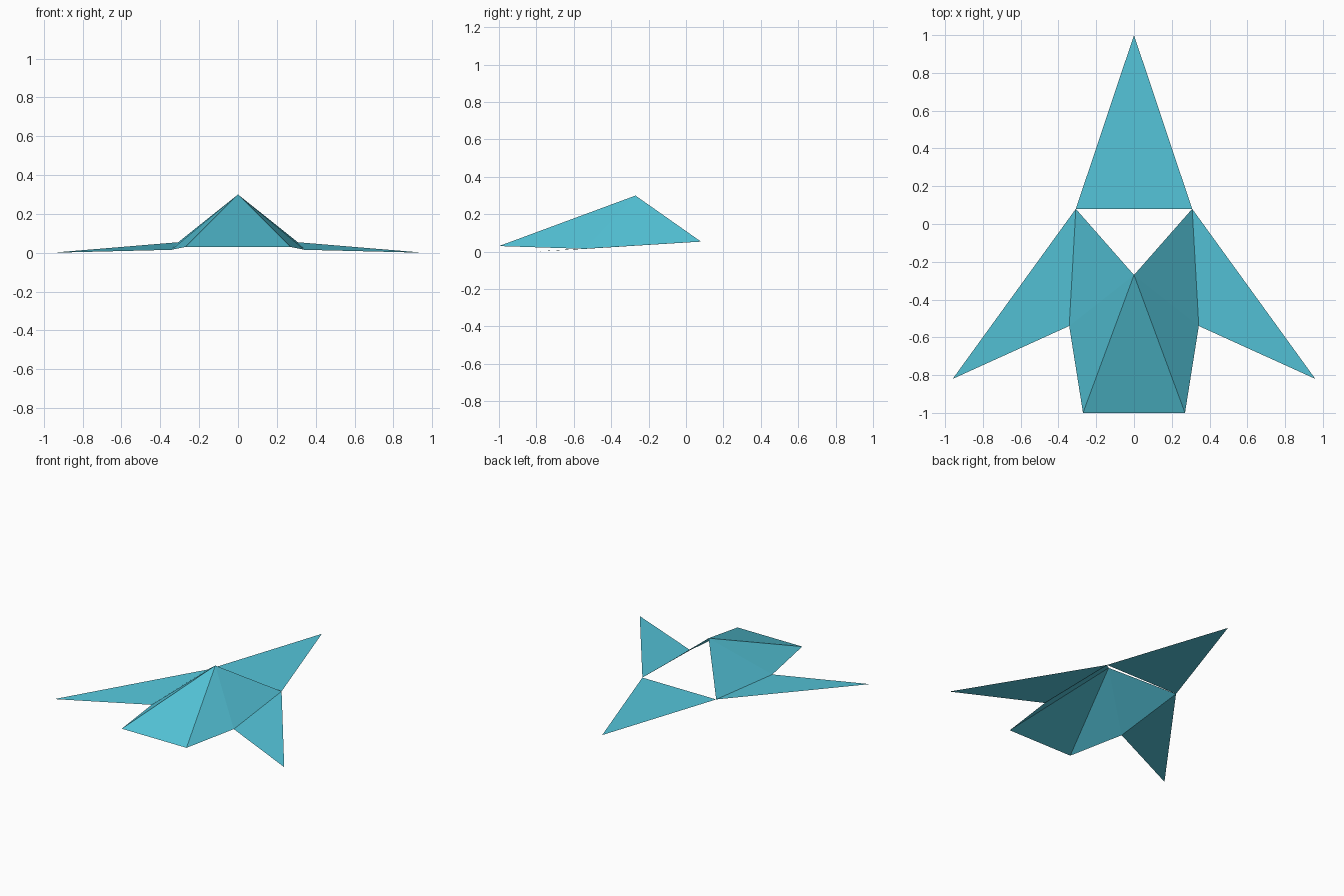
import bpy
import bmesh

if "Cube" in bpy.data.objects:
    bpy.data.objects.remove(bpy.data.objects["Cube"])

teal = bpy.data.materials.new("light_teal")
teal.diffuse_color = (0.09, 0.56, 0.70, 1.0)
teal.use_nodes = True
teal.node_tree.nodes["Principled BSDF"].inputs["Base Color"].default_value = teal.diffuse_color

# Shared fold points on the right-hand side
APEX = (0.0, -0.27, 0.30)
FRONT = (0.27, -1.0, 0.03)
MID = (0.343, -0.54, 0.015)
BACK = (0.308, 0.08, 0.054)
WING_TIP = (0.96, -0.82, 0.0)
TAIL_TIP = (0.0, 1.0, 0.054)


def flip(p):
    return (-p[0], p[1], p[2])


def sheet(name, triangles):
    """Folded sheet object from a few flat facets."""
    bm = bmesh.new()
    for tri in triangles:
        bm.faces.new([bm.verts.new(p) for p in tri])
    bmesh.ops.remove_doubles(bm, verts=bm.verts, dist=0.0001)
    # Outer side of every facet faces up
    bm.normal_update()
    bmesh.ops.reverse_faces(bm, faces=[f for f in bm.faces if f.normal.z < 0])
    mesh = bpy.data.meshes.new(name)
    bm.to_mesh(mesh)
    bm.free()
    mesh.materials.append(teal)
    obj = bpy.data.objects.new(name, mesh)
    bpy.context.collection.objects.link(obj)
    return obj


# Open hood: front facet and two folded sides
side = [(APEX, FRONT, MID), (APEX, MID, BACK)]
mirrored = [tuple(flip(p) for p in tri) for tri in side]
sheet("hood", [(APEX, flip(FRONT), FRONT)] + side + mirrored)

# Swept wings
wing = (BACK, MID, WING_TIP)
sheet("right_wing", [wing])
sheet("left_wing", [tuple(flip(p) for p in wing)])

# Long flat triangle at the back
sheet("tail", [(BACK, TAIL_TIP, flip(BACK))])
